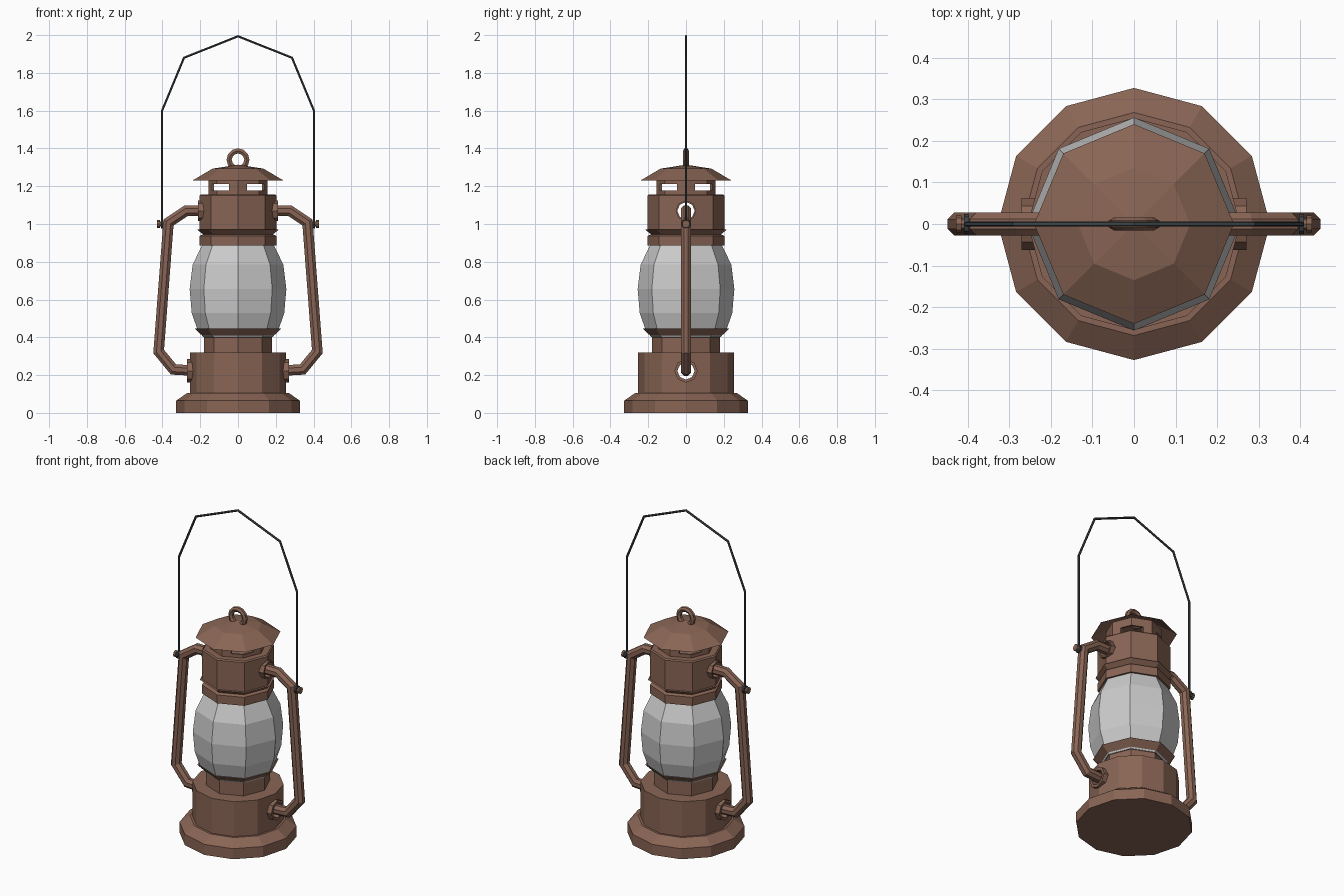
import bpy, bmesh, math
from mathutils import Matrix, Vector

if "Cube" in bpy.data.objects:
    bpy.data.objects.remove(bpy.data.objects["Cube"])


def paint(name, rgb):
    m = bpy.data.materials.new(name)
    m.diffuse_color = (*rgb, 1)
    m.use_nodes = True
    m.node_tree.nodes["Principled BSDF"].inputs["Base Color"].default_value = m.diffuse_color
    return m


RUST = paint("rust_metal", (0.25, 0.13, 0.09))
WIRE = paint("dark_wire", (0.05, 0.06, 0.065))


def finish(name, bm, mat):
    bmesh.ops.recalc_face_normals(bm, faces=bm.faces)
    me = bpy.data.meshes.new(name)
    bm.to_mesh(me)
    bm.free()
    ob = bpy.data.objects.new(name, me)
    bpy.context.collection.objects.link(ob)
    if mat:
        me.materials.append(mat)
    return ob


def bridge(bm, a, b):
    n = len(a)
    for i in range(n):
        bm.faces.new((a[i], a[(i + 1) % n], b[(i + 1) % n], b[i]))


def lathe(name, profile, sides, mat=RUST, caps=True, loop=False):
    """Spin an (r, z) profile about z; loop=True joins last ring to first."""
    bm = bmesh.new()
    rings = [[bm.verts.new((r * math.cos(math.tau * i / sides),
                            r * math.sin(math.tau * i / sides), z))
              for i in range(sides)] for r, z in profile]
    for a, b in zip(rings, rings[1:]):
        bridge(bm, a, b)
    if loop:
        bridge(bm, rings[-1], rings[0])
    elif caps:
        bm.faces.new(rings[0])
        bm.faces.new(rings[-1])
    bmesh.ops.remove_doubles(bm, verts=bm.verts, dist=1e-5)
    return finish(name, bm, mat)


def tube(name, path, radius, sides, mat):
    """Mitred tube along an (x, z) path in the y = 0 plane."""
    pts = [Vector((x, 0, z)) for x, z in path]
    bm = bmesh.new()
    rings = []
    for k, p in enumerate(pts):
        d0 = (p - pts[k - 1]).normalized() if k else (pts[1] - p).normalized()
        d1 = (pts[k + 1] - p).normalized() if k < len(pts) - 1 else d0
        t = (d0 + d1).normalized()
        side = Vector((0, 1, 0)).cross(t) / max(t.dot(d0), 0.3)
        rings.append([bm.verts.new(
            p + radius * (side * math.cos(a) + Vector((0, math.sin(a), 0))))
            for a in (math.tau * (i + 0.5) / sides for i in range(sides))])
    for a, b in zip(rings, rings[1:]):
        bridge(bm, a, b)
    bm.faces.new(rings[0])
    bm.faces.new(rings[-1])
    return finish(name, bm, mat)


def along_x(ob, x, z, s=1):
    """Lay a z-axis part along x and move it into place."""
    ob.data.transform(Matrix.Translation((s * x, 0, z))
                      @ Matrix.Rotation(s * math.pi / 2, 4, 'Y'))
    return ob


def cut(ob, cutter):
    m = ob.modifiers.new("cut", 'BOOLEAN')
    m.operation = 'DIFFERENCE'
    m.solver = 'EXACT'
    m.object = cutter
    cutter.hide_render = True
    bpy.context.view_layer.objects.active = ob
    bpy.ops.object.modifier_apply(modifier=m.name)
    bpy.data.objects.remove(cutter)


# Fuel tank with stepped foot
tank = lathe("fuel_tank", [(.327, 0), (.327, .065), (.268, .106), (.255, .106),
                           (.255, .32)], 12)
# Burner neck with flared lip holding the glass
lathe("burner_lip", [(.18, .31), (.18, .40), (.23, .447), (.222, .447),
                     (.17, .40)], 8)
# Glass globe
lathe("glass_globe", [(.185, .402), (.217, .447), (.245, .53), (.256, .655),
                      (.24, .785), (.19, .888)], 8, None)
# Collar and chimney body
lathe("upper_collar", [(.203, .885), (.203, .937), (.185, .945), (.216, .97),
                       (.19, .972)], 8)
body = lathe("chimney_body", [(.203, .968), (.203, 1.15), (.196, 1.157)], 8)

# Through holes where the side tubes enter
for ob, z, r in ((tank, .222, .046), (body, 1.07, .046)):
    cut(ob, along_x(lathe("hole_cutter", [(r, -.5), (r, .5)], 12), 0, z))

# Vent ring with four corner windows
vent = lathe("vent_ring", [(.157, 1.15), (.157, 1.262), (.147, 1.262),
                           (.147, 1.15)], 8, loop=True)
bm = bmesh.new()
for sx in (-1, 1):
    for sy in (-1, 1):
        bmesh.ops.create_cube(bm, size=1, matrix=Matrix.Translation(
            (sx * .147, sy * .147, 1.195)) @ Matrix.Diagonal((.2, .2, .034, 1)))
cut(vent, finish("window_cutter", bm, None))

# Sheet metal cap
lathe("cap", [(.24, 1.231), (.135, 1.293), (0, 1.314)], 8, caps=False)

# Lifting ring on the cap
bm = bmesh.new()
rings = []
for i in range(12):
    a = math.tau * i / 12
    rings.append([bm.verts.new(((.047 + .016 * math.cos(b)) * math.cos(a),
                                .016 * math.sin(b),
                                1.34 + (.047 + .016 * math.cos(b)) * math.sin(a)))
                  for b in (math.tau * (j + .5) / 6 for j in range(6))])
for i in range(12):
    bridge(bm, rings[i - 1], rings[i])
finish("top_ring", bm, RUST)

# Side tubes, flanges, pivot pins and handle eyes
ARM = [(.19, 1.07), (.275, 1.07), (.368, 1.008), (.42, .325), (.342, .23),
       (.235, .224)]
for s, side in ((-1, "left"), (1, "right")):
    tube(side + "_side_tube", [(s * x, z) for x, z in ARM], .03, 8, RUST)
    for label, x0, x1, z, r in (("lower", .225, .27, .222, .062),
                                ("upper", .165, .212, 1.07, .055)):
        along_x(lathe(f"{side}_{label}_flange",
                      [(r, x0), (r, x1), (.046, x1), (.046, x0)], 8, loop=True),
                0, z, s)
    along_x(lathe(side + "_pivot_pin", [(.013, .36), (.013, .414), (.02, .414),
                                        (.02, .428)], 8), 0, 1.0, s)
    along_x(lathe(side + "_handle_eye", [(.024, .396), (.024, .408), (.013, .408),
                                         (.013, .396)], 8, WIRE, loop=True),
            0, 1.0, s)

# Wire carrying handle
half = [(.402, 1.01), (.402, 1.6), (.286, 1.88)]
tube("carrying_handle", [(-x, z) for x, z in half] + [(0, 1.994)] + half[::-1],
     .0065, 6, WIRE)
